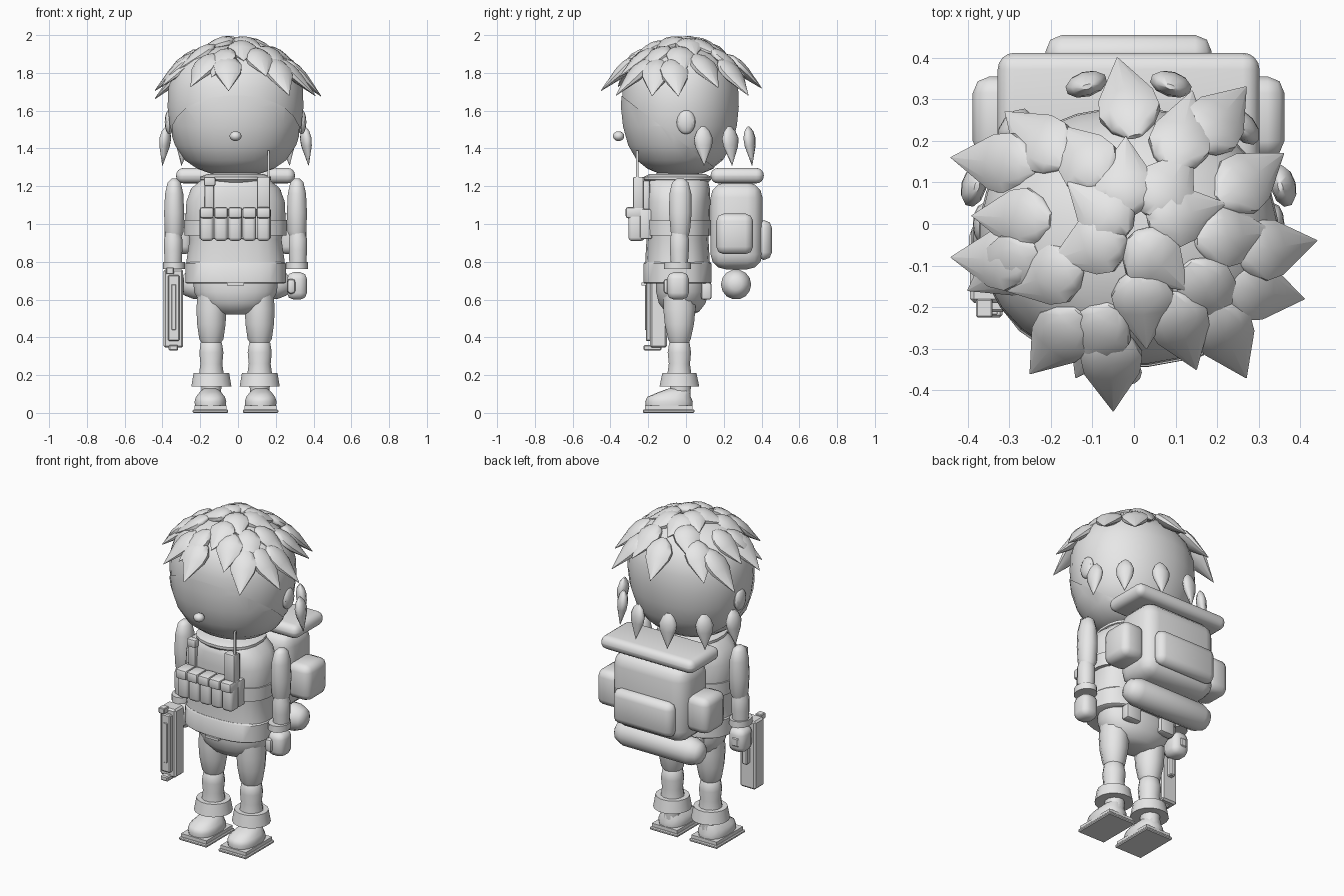
import bpy, bmesh, math, random
from mathutils import Matrix, Vector

cube = bpy.data.objects.get("Cube")
if cube:
    bpy.data.objects.remove(cube, do_unlink=True)

random.seed(4)
MID = -0.013  # the figure's middle in x
GREY = (0.8, 0.8, 0.8, 1)
grey = bpy.data.materials.new("light grey")
grey.use_nodes = True
grey.diffuse_color = GREY
grey.node_tree.nodes["Principled BSDF"].inputs["Base Color"].default_value = GREY


def finish(name, bm, matrix=None, angle=35):
    """Turn a bmesh into a shaded object."""
    if matrix:
        bm.transform(matrix)
    bmesh.ops.recalc_face_normals(bm, faces=bm.faces)
    mesh = bpy.data.meshes.new(name)
    bm.to_mesh(mesh)
    bm.free()
    mesh.materials.append(grey)
    obj = bpy.data.objects.new(name, mesh)
    bpy.context.collection.objects.link(obj)
    bpy.ops.object.select_all(action='DESELECT')
    obj.select_set(True)
    bpy.context.view_layer.objects.active = obj
    bpy.ops.object.shade_smooth_by_angle(angle=math.radians(angle))
    return obj


def loft(rings, sides=16, power=2.0):
    """Stack of rings (height, half width, half depth, y shift)."""
    bm = bmesh.new()
    loops = []
    for z, rx, ry, dy in rings:
        loop = []
        for i in range(sides):
            a = math.tau * (i + 0.5) / sides
            c, s = math.cos(a), math.sin(a)
            loop.append(bm.verts.new((
                math.copysign(abs(c) ** (2 / power), c) * rx,
                math.copysign(abs(s) ** (2 / power), s) * ry + dy, z)))
        loops.append(loop)
    for low, high in zip(loops, loops[1:]):
        for i in range(sides):
            j = (i + 1) % sides
            bm.faces.new((low[i], low[j], high[j], high[i]))
    bm.faces.new(loops[0][::-1])
    bm.faces.new(loops[-1])
    return bm


def turned(name, x, y, rings, sides=16, power=2.0, angle=35):
    full = [tuple(r) + (0,) * (4 - len(r)) for r in rings]
    return finish(name, loft(full, sides, power), Matrix.Translation((x, y, 0)), angle)


def box(name, xs, ys, zs, bevel=0.0, segments=2, angle=35):
    """Box between pairs of limits, with rounded edges."""
    bm = bmesh.new()
    bmesh.ops.create_cube(bm, size=1)
    for v in bm.verts:
        for k, (a, b) in enumerate((xs, ys, zs)):
            v.co[k] = a if v.co[k] < 0 else b
    if bevel:
        bmesh.ops.bevel(bm, geom=bm.edges[:], offset=bevel, segments=segments,
                        profile=0.5, affect='EDGES', clamp_overlap=True)
    return finish(name, bm, angle=angle)


def ball(name, centre, radii):
    bm = bmesh.new()
    bmesh.ops.create_uvsphere(bm, u_segments=12, v_segments=8, radius=1)
    return finish(name, bm, Matrix.Translation(centre) @ Matrix.Diagonal((*radii, 1)))


def leaf(name, base, tip, outward, width, thick):
    """Pointed tuft of hair from base to tip."""
    base, tip = Vector(base), Vector(tip)
    length = (tip - base).length
    d = (tip - base).normalized()
    n = Vector(outward)
    n = (n - n.dot(d) * d).normalized()
    outline = [(0, .25, .2), (.12, .7, .75), (.3, 1, 1), (.5, .9, .9), (1, .02, .05)]
    bm = loft([(t * length, w * width, h * thick, 0) for t, w, h in outline], 10)
    turn = Matrix((n.cross(d), n, d)).transposed().to_4x4()
    return finish(name, bm, Matrix.Translation(base) @ turn, 50)


def span(centre, half):
    return centre - half, centre + half


# Head and the slightly raised face with its slanting hairline
skull = [(1.27, .13), (1.295, .2), (1.34, .265), (1.42, .318), (1.52, .35), (1.62, .362),
         (1.72, .358), (1.8, .332), (1.87, .28), (1.92, .2), (1.95, .08)]
skull = [(z, r, r * .86) for z, r in skull]
turned("head", MID, -.03, skull, 28, 2.1, 60)
face = loft([(z - .003, rx * 1.015, ry * 1.015, 0) for z, rx, ry in skull], 28, 2.1)
bmesh.ops.bisect_plane(face, geom=face.verts[:] + face.edges[:] + face.faces[:],
                       plane_co=(0, -.3, 1.67), plane_no=(0, .37, .48), clear_outer=True)
finish("face", face, Matrix.Translation((MID, -.03, 0)), 60)
ball("nose", (MID, -.357, 1.465), (.032, .03, .026))
for side in (-1, 1):
    ball("ear", (MID + side * .35, 0, 1.54), (.025, .05, .065))

# Hair tufts on the crown, each given by its tip seen from above
tips = [(-.04, .4), (.14, .32), (-.31, .27), (-.19, .24), (-.44, .16), (-.39, .02),
        (-.2, -.09), (-.44, -.08), (.22, .05), (.36, .17), (.27, .33), (.34, -.02),
        (.44, -.04), (.13, -.16), (.41, -.18), (.25, -.25), (-.31, -.16), (.03, -.3),
        (-.14, -.37), (-.4, -.16), (-.05, -.45), (-.25, -.36), (.15, -.35), (.27, -.37),
        (-.02, .21), (.14, .18), (-.16, .1)]
for x, y in tips:
    flat = Vector((x - MID, y + .02, 0))
    r = flat.length
    inner = flat * ((r - .19) / r)
    inner.rotate(Matrix.Rotation(random.uniform(-.25, .25), 3, 'Z'))
    start = (inner.x + MID, inner.y - .02, 1.975 - 1.5 * inner.length_squared)
    leaf("hair_tuft", start, (x, y, 1.985 - 1.5 * r * r), (0, 0, 1), .078, .034)

# Hanging tufts at the nape and beside the ears
for side in (-1, 1):
    for x, y in ((.365, .09), (.27, .23), (.1, .33)):
        out = Vector((x * side, y, 0))
        top = Vector((MID + x * side, y, 1.515))
        leaf("nape_tuft", top, top + out * .06 - Vector((0, 0, .205)), out, .052, .03)

# Jacket, belt, hem and pelvis
turned("jacket", MID, -.045, [
    (.69, .262, .172), (.8, .262, .172), (.92, .245, .165), (1.0, .268, .172),
    (1.12, .262, .175), (1.19, .235, .172), (1.235, .18, .16), (1.27, .12, .11)], 24, 2.6, 45)
turned("waist_band", MID, -.045, [(.94, .272, .176), (1.02, .275, .178)], 24, 2.6)
turned("hem_band", MID, -.045, [(.685, .258, .176), (.69, .268, .18), (.79, .268, .18),
                                (.8, .258, .174)], 24, 2.6)
turned("collar", MID, -.045, [(1.22, .16, .165), (1.235, .19, .18), (1.25, .19, .18),
                              (1.265, .15, .15)], 20, 2.3)
turned("pelvis", MID, -.02, [(.52, .06, .05), (.535, .13, .09), (.58, .19, .125),
                             (.64, .222, .14), (.685, .225, .14)], 20, 2.2, 50)
box("belt_buckle", span(MID, .045), (-.235, -.21), (.675, .69))
for side in (-1, 1):
    box("belt_pouch", span(MID + side * .12, .05), (.08, .135), (.6, .69), .012)

# Legs, trouser cuffs and shoes
for side in (-1, 1):
    x = MID + side * .128
    turned("thigh", x, -.035, [(.345, .035, .04), (.39, .066, .062), (.47, .078, .08),
                               (.55, .082, .088), (.64, .075, .085)], 12, angle=50)
    turned("shin", x, -.035, [(.19, .07, .068), (.26, .06, .058), (.32, .066, .064),
                              (.37, .058, .056), (.4, .03, .03)], 12, angle=50)
    turned("trouser_cuff", x, -.035, [(.14, .108, .107), (.212, .096, .092)], 16)
    turned("ankle", x, -.03, [(.07, .05, .055), (.15, .056, .058)], 12)
    foot = x + side * .005
    turned("shoe", foot, -.09, [(.03, .082, .122), (.06, .086, .126), (.085, .078, .115),
                                (.11, .058, .085, .03), (.13, .035, .05, .05)], 14, 2.4, 50)
    box("sole", span(foot, .094), (-.228, .045), (0, .018), .005, 1)
    box("sole_edge", span(foot, .085), (-.218, .035), (.018, .038))

# Arms, sleeve cuffs and fists
for side in (-1, 1):
    x = MID + side * .325
    turned("upper_arm", x, -.03, [
        (.9, .025, .03), (.96, .052, .053), (1.06, .055, .062), (1.16, .05, .06),
        (1.22, .036, .045), (1.24, .015, .02)], 12, angle=50)
    turned("forearm", x + side * .005, -.035, [(.78, .046, .046), (.86, .05, .052),
                                               (.92, .05, .052), (.98, .032, .035)], 12)
    turned("sleeve_cuff", x, -.045, [(.762, .06, .072), (.8, .06, .07)], 14)
    box("fist", span(x, .053), (-.1, .015), (.6, .745), .035, 2, 50)
    box("thumb", span(x - side * .03, .022), (-.12, -.06), (.63, .71), .018)

# Chest rig: five pouches with lids, side straps and a radio
box("rig_panel", span(-.015, .19), (-.245, -.18), (.92, 1.08), .01)
for i in range(5):
    x = -.165 + i * .075
    box("chest_pouch", span(x, .035), (-.305, -.22), (.91, 1.065), .018, 2, 50)
    box("pouch_lid", span(x, .037), (-.32, -.22), (1.03, 1.09), .014)
for side in (-1, 1):
    box("chest_strap", span(MID + side * .14, .025), (-.228, -.19), (1.07, 1.23), .008)
box("strap_clip", (-.18, -.12), (-.24, -.2), (1.2, 1.25), .01)
box("radio", (.1, .17), (-.28, -.225), (1.08, 1.25), .008)
box("antenna", span(.162, .006), span(-.258, .006), (1.25, 1.39))

# Backpack with side pockets, rear pocket and two bedrolls
box("backpack", span(MID, .25), (.13, .405), (.76, 1.22), .08, 3, 50)
box("top_bedroll", span(MID, .315), (.13, .412), (1.215, 1.297), .04, 4, 50)
box("rear_pocket", span(MID, .2), (.37, .455), (.81, 1.02), .04, 2, 50)
for side in (-1, 1):
    box("side_pocket", span(MID + side * .3, .075), (.16, .355), (.84, 1.055), .04, 2, 50)
roll = loft([(z, r, r, 0) for z, r in ((-.29, .03), (-.27, .06), (-.22, .08),
                                       (.22, .08), (.27, .06), (.29, .03))], 14)
finish("lower_bedroll", roll, Matrix.Translation((MID, .265, .68))
       @ Matrix.Rotation(math.pi / 2, 4, 'Y'), 50)

# Compact firearm hanging from the right hand, muzzle down
box("gun_body", (-.395, -.29), (-.19, -.1), (.345, .76), .01, 1)
box("gun_rail", (-.37, -.31), (-.212, -.18), (.38, .73), .006, 1)
box("gun_slot", (-.352, -.328), (-.218, -.2), (.44, .68), .002, 1)
box("gun_sight", (-.38, -.34), (-.225, -.18), (.735, .77), .004, 1)
box("gun_muzzle", span(-.342, .025), (-.225, -.13), (.33, .36), .006, 1)
box("gun_grip", (-.368, -.318), (-.12, .02), (.64, .7), .01, 1)
box("gun_magazine", (-.36, -.325), (-.11, -.07), (.5, .66), .006, 1)
